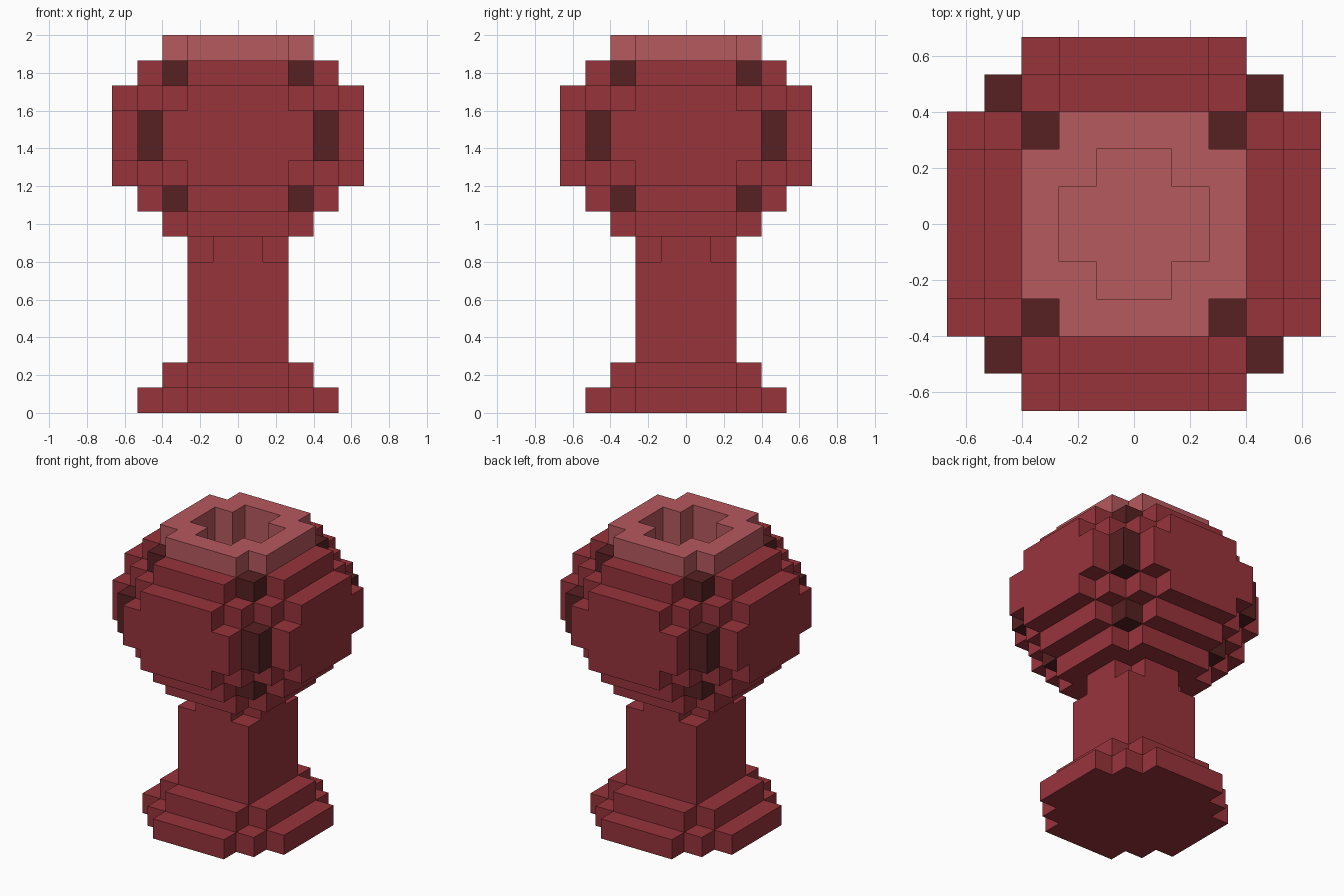
import bpy
import bmesh

cube = bpy.data.objects.get("Cube")
if cube:
    bpy.data.objects.remove(cube, do_unlink=True)

U = 2 / 15  # size of one block


def material(name, rgb):
    m = bpy.data.materials.new(name)
    m.use_nodes = True
    m.diffuse_color = (*rgb, 1)
    bsdf = next(n for n in m.node_tree.nodes if n.type == 'BSDF_PRINCIPLED')
    bsdf.inputs["Base Color"].default_value = (*rgb, 1)
    return m


RED = material("red", (0.310, 0.034, 0.044))
LIGHT = material("light red", (0.468, 0.100, 0.112))
DARK = material("dark red", (0.095, 0.0144, 0.016))


def outline(steps):
    """Stepped outline in blocks, mirrored from one quarter."""
    q = []
    for i, (x, y) in enumerate(steps):
        if i:
            q.append((steps[i - 1][0], y))
        q.append((x, y))
    r = q[::-1]
    return (q + [(x, -y) for x, y in r] + [(-x, -y) for x, y in q]
            + [(-x, y) for x, y in r])


def prism(bm, points, z0, z1, hole=None):
    """Upright prism, optionally pierced; hole walls get material slot 1."""
    rings = []
    for slot, loop in enumerate([points] + ([hole] if hole else [])):
        low, high = [[bm.verts.new((x * U, y * U, z * U)) for x, y in loop]
                     for z in (z0, z1)]
        rings.append((low, high))
        for i in range(len(loop)):
            f = bm.faces.new((low[i - 1], low[i], high[i], high[i - 1]))
            f.material_index = slot
    for end in (0, 1):
        if hole:
            edges = [bm.edges.get((r[end][i - 1], r[end][i]))
                     for r in rings for i in range(len(r[end]))]
            bmesh.ops.triangle_fill(bm, edges=edges, use_beauty=True)
        else:
            bm.faces.new(rings[0][end])


def part(name, layers, *mats):
    """One object from stacked layers of (points, bottom, top, hole)."""
    bm = bmesh.new()
    for layer in layers:
        prism(bm, *layer)
    bmesh.ops.recalc_face_normals(bm, faces=bm.faces[:])
    mesh = bpy.data.meshes.new(name)
    bm.to_mesh(mesh)
    bm.free()
    for m in mats:
        mesh.materials.append(m)
    ob = bpy.data.objects.new(name, mesh)
    bpy.context.collection.objects.link(ob)


# Round block discs of growing size
disc2 = outline([(1, 2), (2, 1)])
disc3 = outline([(2, 3), (3, 2)])
disc4 = outline([(2, 4), (3, 3), (4, 2)])
cross4 = outline([(2, 4), (4, 2)])
disc5 = outline([(2, 5), (3, 4), (4, 3), (5, 2)])
cross5 = outline([(3, 5), (5, 3)])
square = outline([(2, 2)])

# Foot and stem
part("base", [(disc4, 0, 1), (disc3, 1, 2)], RED)
part("stem", [(square, 2, 6), (disc2, 6, 7)], RED)

# Ball, hollow at the top
part("bowl", [(disc3, 7, 8), (cross4, 8, 9), (disc5, 9, 10),
              (cross5, 10, 12), (disc5, 12, 13, disc2),
              (cross4, 13, 14, disc2)], RED, LIGHT)
part("rim", [(disc3, 14, 15, disc2)], LIGHT, LIGHT)
part("hollow_floor", [(disc2, 12, 12.04)], LIGHT)

# Dark blocks filling the inner corners of the ball
corners = []
for inner, z0, z1 in ((2, 8, 9), (3, 10, 12), (2, 13, 14)):
    outer = inner + 1
    for sx in (-1, 1):
        for sy in (-1, 1):
            block = [(sx * x, sy * y) for x, y in
                     ((inner, inner), (outer, inner),
                      (outer, outer), (inner, outer))]
            corners.append((block, z0, z1))
part("corner_blocks", corners, DARK)
